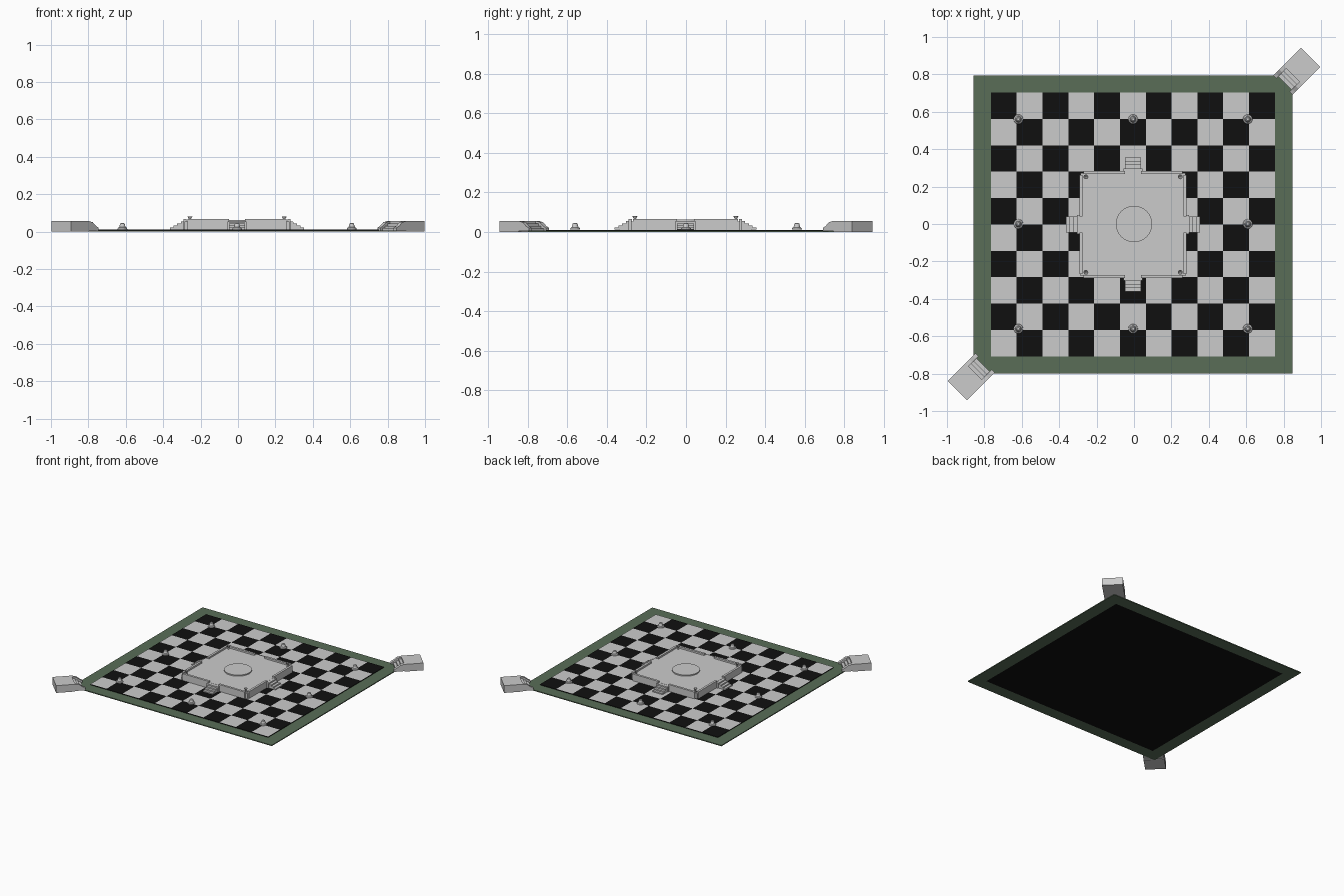
import bpy, bmesh, math
from mathutils import Matrix, Vector

if "Cube" in bpy.data.objects:
    bpy.data.objects.remove(bpy.data.objects["Cube"])


def material(name, rgb):
    m = bpy.data.materials.new(name)
    m.diffuse_color = (*rgb, 1)
    m.use_nodes = True
    m.node_tree.nodes["Principled BSDF"].inputs["Base Color"].default_value = m.diffuse_color
    return m


green = material("green", (0.1, 0.155, 0.095))
black = material("black", (0.005, 0.005, 0.005))
grey = material("grey", (0.8, 0.8, 0.8))


def add_mesh(name, bm, mats=()):
    me = bpy.data.meshes.new(name)
    bmesh.ops.recalc_face_normals(bm, faces=bm.faces)
    bm.to_mesh(me)
    bm.free()
    ob = bpy.data.objects.new(name, me)
    bpy.context.collection.objects.link(ob)
    for m in mats:
        me.materials.append(m)
    return ob


def box(bm, x0, x1, y0, y1, z0, z1, mat=Matrix()):
    s = Matrix.Diagonal((x1 - x0, y1 - y0, z1 - z0, 1))
    t = Matrix.Translation(((x0 + x1) / 2, (y0 + y1) / 2, (z0 + z1) / 2))
    bmesh.ops.create_cube(bm, size=1, matrix=mat @ t @ s)


def extrude_profile(bm, pts, y0, y1, mat=Matrix()):
    # side profile in x-z, extruded along y
    f = bm.faces.new([bm.verts.new(mat @ Vector((x, y0, z))) for x, z in pts])
    r = bmesh.ops.extrude_face_region(bm, geom=[f])
    d = mat.to_3x3() @ Vector((0, y1 - y0, 0))
    bmesh.ops.translate(bm, vec=d, verts=[v for v in r["geom"] if isinstance(v, bmesh.types.BMVert)])
    bm.faces.new(list(reversed(f.verts))) if not f.is_valid else None


def lathe(bm, profile, cx, cy, n=16):
    rings = [[bm.verts.new((cx + r * math.cos(2 * math.pi * i / n),
                            cy + r * math.sin(2 * math.pi * i / n), z)) for i in range(n)]
             for r, z in profile]
    for a, b in zip(rings, rings[1:]):
        for i in range(n):
            j = (i + 1) % n
            bm.faces.new((a[i], a[j], b[j], b[i]))
    bm.faces.new(rings[0])
    bm.faces.new(rings[-1])


# green border around the board
X0, X1, Y0, Y1 = -0.765, 0.753, -0.708, 0.703
bm = bmesh.new()
box(bm, -0.858, X0, -0.798, 0.794, 0, 0.007)
box(bm, X1, 0.847, -0.798, 0.794, 0, 0.007)
box(bm, X0, X1, -0.798, Y0, 0, 0.007)
box(bm, X0, X1, Y1, 0.794, 0, 0.007)
add_mesh("border", bm, [green])

# black slab below the checker tiles
bm = bmesh.new()
box(bm, X0, X1, Y0, Y1, 0, 0.011)
add_mesh("board_slab", bm, [black])

# 11 by 10 checker tiles
bm = bmesh.new()
NX, NY = 11, 10
v = [[bm.verts.new((X0 + (X1 - X0) * i / NX, Y1 - (Y1 - Y0) * j / NY, 0.0135))
      for j in range(NY + 1)] for i in range(NX + 1)]
for i in range(NX):
    for j in range(NY):
        f = bm.faces.new((v[i][j], v[i][j + 1], v[i + 1][j + 1], v[i + 1][j]))
        f.material_index = (i + j) % 2
add_mesh("checker_tiles", bm, [black, grey])

# raised central platform
CX, CY = -0.005, -0.003
H, FLOOR, TOP = 0.28, 0.053, 0.066
bm = bmesh.new()
box(bm, CX - H, CX + H, CY - H + 0.004, CY + H - 0.004, 0.01, FLOOR)
add_mesh("platform", bm)

# low parapets and stairs on all four sides
walls, stairs = bmesh.new(), bmesh.new()
steps = [(0.27, 0.01)]
for k in range(4):
    steps += [(0.358 - 0.019 * k, 0.012 + 0.01 * k), (0.358 - 0.019 * k, 0.022 + 0.01 * k)]
steps.append((0.27, 0.052))
for q in range(4):
    m = Matrix.Translation((CX, CY, 0)) @ Matrix.Rotation(q * math.pi / 2, 4, 'Z')
    for a, b in ((-0.265, -0.043), (0.043, 0.265)):
        box(walls, 0.27, 0.287, a, b, 0.01, TOP, m)
    for s in (-1, 1):
        box(walls, 0.28, 0.30, min(s * 0.043, s * 0.05), max(s * 0.043, s * 0.05), 0.01, 0.055, m)
    extrude_profile(stairs, steps, -0.043, 0.043, m)
add_mesh("parapets", walls)
add_mesh("platform_stairs", stairs)

# round dais in the middle
bm = bmesh.new()
lathe(bm, [(0.097, FLOOR - 0.01), (0.097, 0.062)], 0, 0, 48)
add_mesh("dais", bm)

# flared bowls on the platform corners
bm = bmesh.new()
for sx in (-1, 1):
    for sy in (-1, 1):
        lathe(bm, [(0.007, FLOOR - 0.005), (0.005, 0.066), (0.013, 0.08), (0.009, 0.08), (0.003, 0.073)],
              CX + sx * 0.252, CY + sy * 0.255, 12)
add_mesh("corner_bowls", bm)

# small stepped cones on the board
bm = bmesh.new()
for i in (-1, 0, 1):
    for j in (-1, 0, 1):
        if i or j:
            lathe(bm, [(0.026, 0.012), (0.024, 0.02), (0.017, 0.024), (0.012, 0.042), (0.007, 0.046)],
                  -0.005 + i * 0.613, j * 0.56, 16)
add_mesh("board_cones", bm)

# gate houses on two opposite corners: block, steps and side ramps
for name, ang in (("back_right", 45), ("front_left", 225)):
    s = 1 if ang == 45 else -1
    m = Matrix.Translation((s * 0.8705, s * 0.8165, 0)) @ Matrix.Rotation(math.radians(ang), 4, 'Z')
    bm = bmesh.new()
    box(bm, -0.03, 0.105, -0.073, 0.073, 0, 0.056, m)
    add_mesh(name + "_gate_block", bm)
    bm = bmesh.new()
    extrude_profile(bm, [(-0.03, 0.004), (-0.09, 0.004), (-0.09, 0.018), (-0.07, 0.018),
                         (-0.07, 0.03), (-0.05, 0.03), (-0.05, 0.043), (-0.03, 0.043)],
                    -0.05, 0.05, m)
    add_mesh(name + "_gate_steps", bm)
    bm = bmesh.new()
    ramp = [(-0.03, 0.004), (-0.105, 0.004), (-0.105, 0.02), (-0.085, 0.03), (-0.06, 0.05), (-0.03, 0.056)]
    for a, b in ((-0.073, -0.05), (0.05, 0.073)):
        extrude_profile(bm, ramp, a, b, m)
    add_mesh(name + "_gate_side_ramps", bm)
